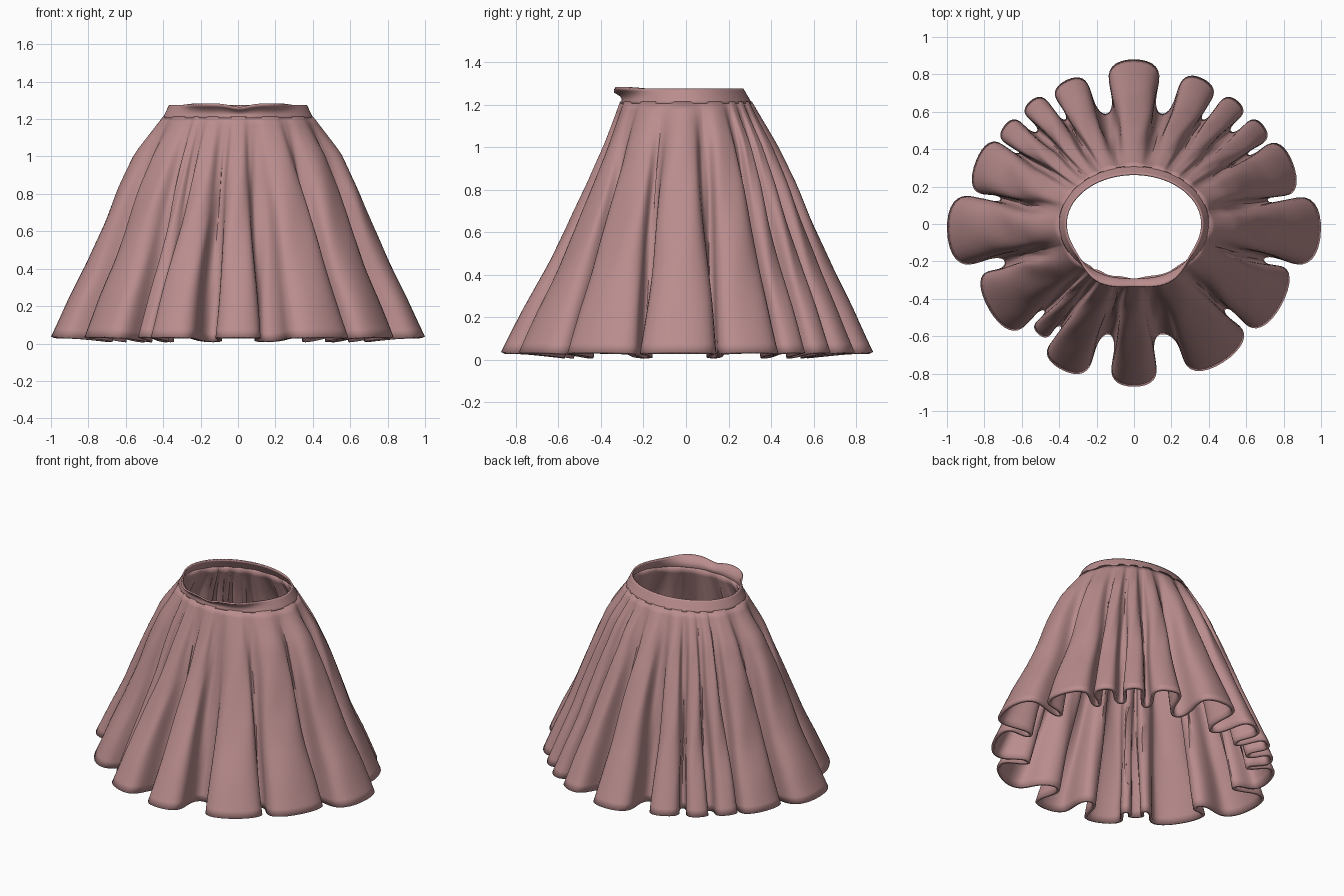
import bpy
import bmesh
from math import sin, cos, pi, radians, hypot, exp

cube = bpy.data.objects.get("Cube")
if cube:
    bpy.data.objects.remove(cube)

# Dusty rose cloth
cloth = bpy.data.materials.new("dusty rose cloth")
cloth.use_nodes = True
cloth.diffuse_color = (0.49, 0.265, 0.268, 1)
cloth.node_tree.nodes["Principled BSDF"].inputs["Base Color"].default_value = cloth.diffuse_color

# Flutes around the hem: (angle in degrees, tip radius, half width in degrees)
FLUTES = [(-178, 1.0, 12), (-149, 0.9, 13), (-131, 0.78, 4), (-116, 0.87, 9),
          (-90, 0.87, 9), (-57, 0.88, 13), (-29, 0.9, 13), (-2, 1.0, 12),
          (21, 0.91, 11), (37, 0.87, 5), (50, 0.86, 5), (65, 0.86, 7),
          (90, 0.88, 10), (115, 0.85, 7), (130, 0.86, 5), (143, 0.87, 5),
          (158, 0.91, 11)]
STEPS, ROWS = 32, 28
WAIST_Z, TOP_Z = 1.215, 1.276

# Spread from waist to hem at equal drops
SIDE_SPREAD = [0, 0.25, 0.41, 0.54, 0.68, 0.85, 1]
BACK_SPREAD = [0, 0.20, 0.37, 0.52, 0.67, 0.84, 1]
FRONT_SPREAD = [0, 0.13, 0.28, 0.45, 0.63, 0.82, 1]


def sample(table, t):
    x = t * (len(table) - 1)
    i = min(int(x), len(table) - 2)
    return table[i] + (table[i + 1] - table[i]) * (x - i)


def ellipse(a, rx, ry):
    return rx * ry / hypot(ry * cos(a), rx * sin(a))


def skin(name, rows, thickness):
    """Closed rings of points, top to bottom, joined and thickened inward."""
    bm = bmesh.new()
    rings = [[bm.verts.new(p) for p in row] for row in rows]
    for up, low in zip(rings, rings[1:]):
        n = len(up)
        for j in range(n):
            k = (j + 1) % n
            bm.faces.new((up[j], low[j], low[k], up[k]))
    mesh = bpy.data.meshes.new(name)
    bm.to_mesh(mesh)
    bm.free()
    mesh.materials.append(cloth)
    obj = bpy.data.objects.new(name, mesh)
    bpy.context.collection.objects.link(obj)
    solid = obj.modifiers.new("cloth thickness", "SOLIDIFY")
    solid.thickness = thickness
    solid.offset = -1
    bpy.ops.object.select_all(action="DESELECT")
    obj.select_set(True)
    bpy.context.view_layer.objects.active = obj
    bpy.ops.object.shade_smooth_by_angle(angle=radians(50))


def gap_share(flute, other):
    """Angle to a neighbouring flute, and the part that belongs to this one."""
    gap = abs((other[0] - flute[0] + 180) % 360 - 180)
    return gap, gap * (flute[2] + 2) / (flute[2] + other[2] + 4)


def skirt_row(t):
    """One ring of the fluted cloth, t = 0 at the waist and 1 at the hem."""
    points = []
    curl = t ** 0.6
    for i, flute in enumerate(FLUTES):
        deg, tip, width = flute
        before = gap_share(flute, FLUTES[i - 1])
        after = gap_share(flute, FLUTES[(i + 1) % len(FLUTES)])
        for s in range(STEPS):
            p = -pi + 2 * pi * s / STEPS
            gap, half = before if p < 0 else after
            # Tips bulge sideways so that the folds pinch between them
            bulge = min(width, 0.94 * half) - half / 2
            swing = half * p / pi + curl * (bulge * sin(p) + 0.16 * half * sin(2 * p))
            a = radians(deg + swing)
            a += 0.012 * sin(5 * t + 2.3 * i) * sin(pi * t)
            side = cos(a) ** 2
            waist = ellipse(a, 0.40, 0.31)
            ends = BACK_SPREAD if sin(a) > 0 else FRONT_SPREAD
            spread = (sample(SIDE_SPREAD, t) * side + sample(ends, t) * (1 - side))
            fold = ((1 - cos(p)) / 2) ** 1.15
            # Closely spaced flutes have shallower valleys
            valley = 0.60 + 0.13 * side + 0.01 * max(0, 18 - gap)
            depth = (tip - valley) * fold * (0.75 + 0.25 * t)
            r = waist + spread * (tip - waist - depth) - 0.006 * fold * (1 - t)
            # Small creases within the folds
            r += 0.004 * sin(11 * t + 3 * p + i) * sin(pi * t)
            hem = 0.037 - 0.026 * fold
            points.append((r * cos(a), r * sin(a), WAIST_Z + (hem - WAIST_Z) * t))
    return points


def band_row(t, segments=96):
    """One ring of the waistband, t = 0 at the rim; the front flares outward."""
    points = []
    for j in range(segments):
        a = -pi + 2 * pi * j / segments
        front = (a + 3 * pi / 2) % (2 * pi) - pi
        flare = exp(-(front / 0.95) ** 4)
        low = ellipse(a, 0.402, 0.31)
        rim = ellipse(a, 0.368, 0.27) + flare * (0.078 - 0.01 * cos(5 * front))
        pinch = 0.02 * sin(pi * t) * flare
        r = rim + (low - rim) * t - pinch
        top = TOP_Z - 0.02 * exp(-((front - 0.02) / 0.2) ** 2)
        points.append((r * cos(a), r * sin(a), top + (WAIST_Z - 0.008 - top) * t))
    return points


# Fluted skirt and waistband
skin("pleated_skirt", [skirt_row(i / ROWS) for i in range(ROWS + 1)], 0.02)
skin("waistband", [band_row(i / 6) for i in range(7)], 0.01)
